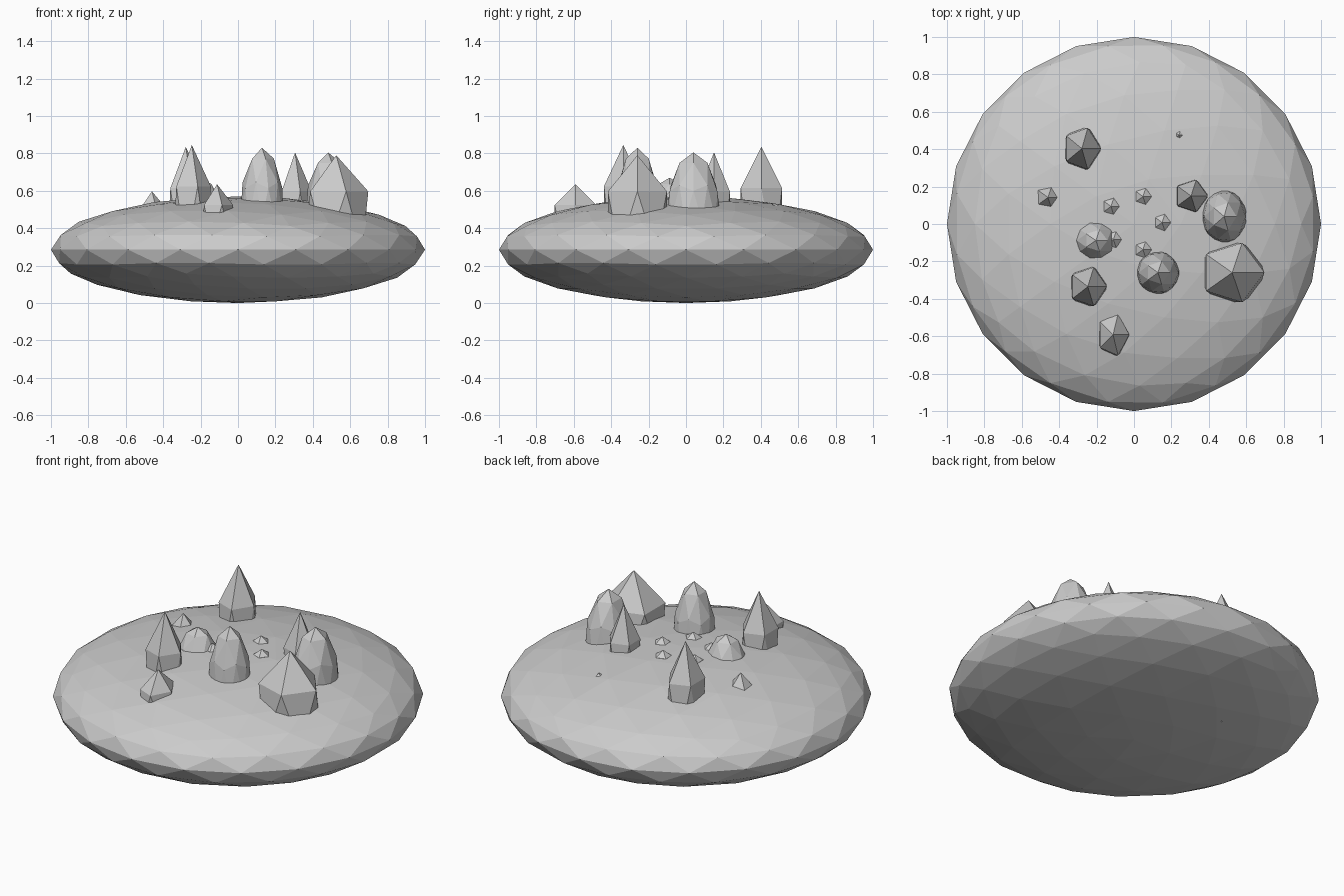
import bpy

default_cube = bpy.data.objects.get("Cube")
if default_cube:
    bpy.data.objects.remove(default_cube, do_unlink=True)

# Single stone colour
stone = bpy.data.materials.new("stone_grey")
stone.use_nodes = True
grey = (0.6, 0.6, 0.6, 1)
stone.diffuse_color = grey
stone.node_tree.nodes["Principled BSDF"].inputs["Base Color"].default_value = grey


def rock(name, x, y, top, rx, ry, height, detail=1):
    """Flat-shaded stretched icosphere whose tip sits at (x, y, top)."""
    bpy.ops.mesh.primitive_ico_sphere_add(
        subdivisions=detail, radius=1, location=(x, y, top - height))
    obj = bpy.context.object
    obj.name = name
    obj.scale = (rx, ry, height)
    bpy.ops.object.transform_apply(location=False, rotation=False, scale=True)
    bpy.ops.object.shade_flat()
    obj.data.materials.append(stone)
    return obj


# Flattened ground body
rock("ground", 0, 0, 0.57, 1, 1, 0.285, detail=3)

# Pointed crystals, partly sunk in the ground
for x, y, top, rx, ry, height in [
    (0.525, -0.26, 0.79, 0.192, 0.186, 0.35),
    (-0.247, -0.335, 0.845, 0.114, 0.122, 0.4),
    (-0.279, 0.403, 0.835, 0.114, 0.13, 0.4),
    (0.305, 0.15, 0.805, 0.1, 0.1, 0.38),
    (-0.112, -0.592, 0.635, 0.096, 0.13, 0.2),
    (-0.46, 0.142, 0.597, 0.072, 0.072, 0.14),
]:
    rock("crystal", x, y, top, rx, ry, height)

# Rounded boulders
for x, y, top, rx, ry, height in [
    (0.128, -0.26, 0.83, 0.122, 0.122, 0.39),
    (0.482, 0.04, 0.805, 0.127, 0.149, 0.37),
    (-0.204, -0.088, 0.67, 0.12, 0.114, 0.23),
]:
    rock("boulder", x, y, top, rx, ry, height, detail=2)

# Pebbles
for x, y in [(-0.123, 0.094), (0.048, 0.147), (0.15, 0.008),
             (0.048, -0.137), (-0.11, -0.083)]:
    rock("pebble", x, y, 0.597, 0.052, 0.052, 0.06)
rock("buried_pebble", 0.24, 0.475, 0.535, 0.05, 0.05, 0.06)
